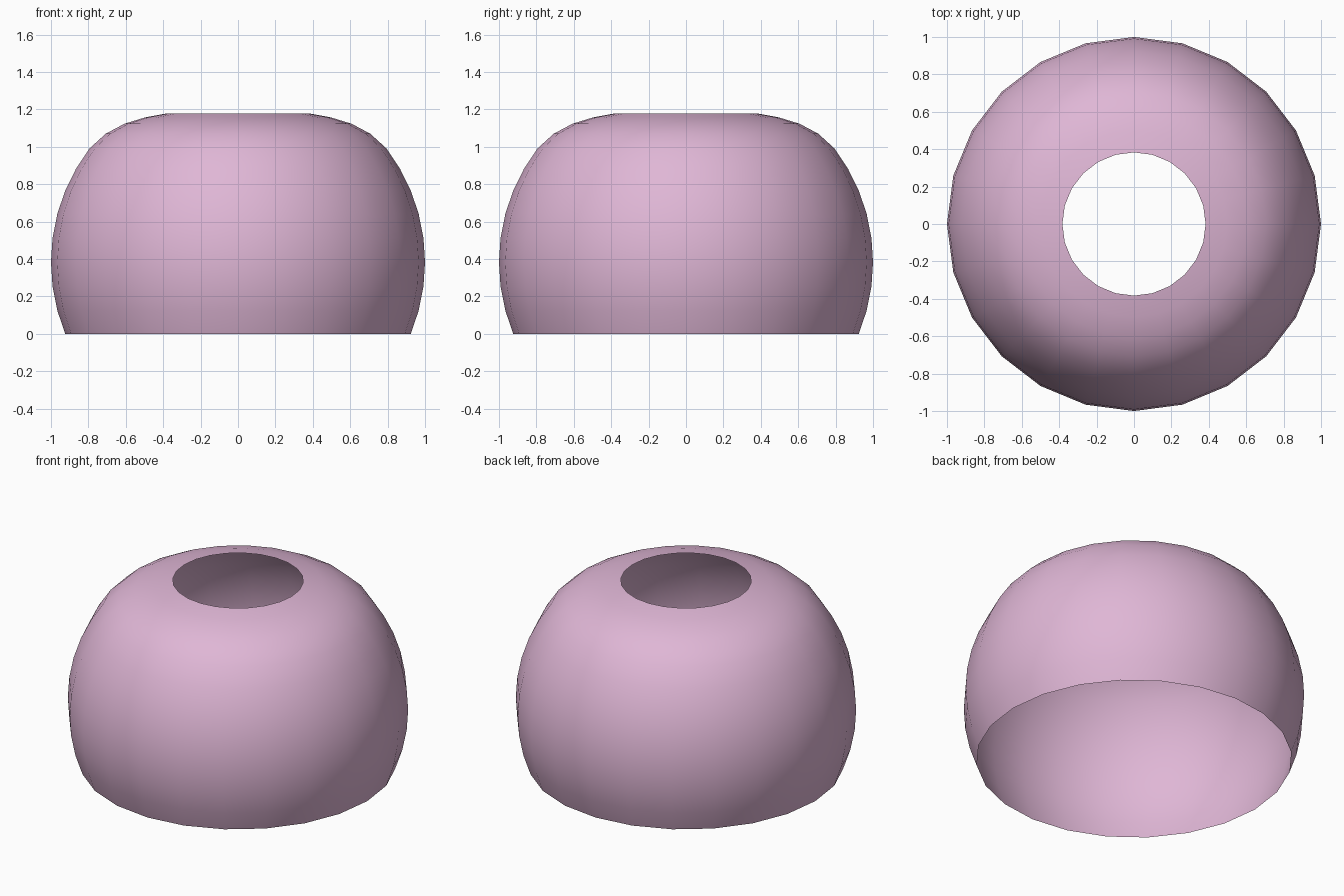
import bpy, bmesh
from math import sin, cos, pi, radians

if "Cube" in bpy.data.objects:
    bpy.data.objects.remove(bpy.data.objects["Cube"])

SIDES = 24

# Profile: round body from the open base up, flattening toward the top opening
profile = [(cos(radians(a)), sin(radians(22.5)) + sin(radians(a)))
           for a in (-22.5, -15, -7.5, 0, 7.5, 15, 22.5, 30, 37.5)]
profile += [(0.707, 1.07), (0.607, 1.123), (0.497, 1.157), (0.383, 1.178)]

# Open shell spun around z
bm = bmesh.new()
rings = [[bm.verts.new((r * cos(2 * pi * i / SIDES), r * sin(2 * pi * i / SIDES), z))
          for i in range(SIDES)] for r, z in profile]
for low, high in zip(rings, rings[1:]):
    for i in range(SIDES):
        j = (i + 1) % SIDES
        bm.faces.new((low[i], low[j], high[j], high[i])).smooth = True

mesh = bpy.data.meshes.new("open_dome_shell")
bm.to_mesh(mesh)
bm.free()
shell = bpy.data.objects.new("open_dome_shell", mesh)
bpy.context.collection.objects.link(shell)

# Pale pink finish
pink = bpy.data.materials.new("pale_pink")
pink.diffuse_color = (0.74, 0.47, 0.67, 1)
pink.use_nodes = True
pink.node_tree.nodes["Principled BSDF"].inputs["Base Color"].default_value = pink.diffuse_color
mesh.materials.append(pink)
